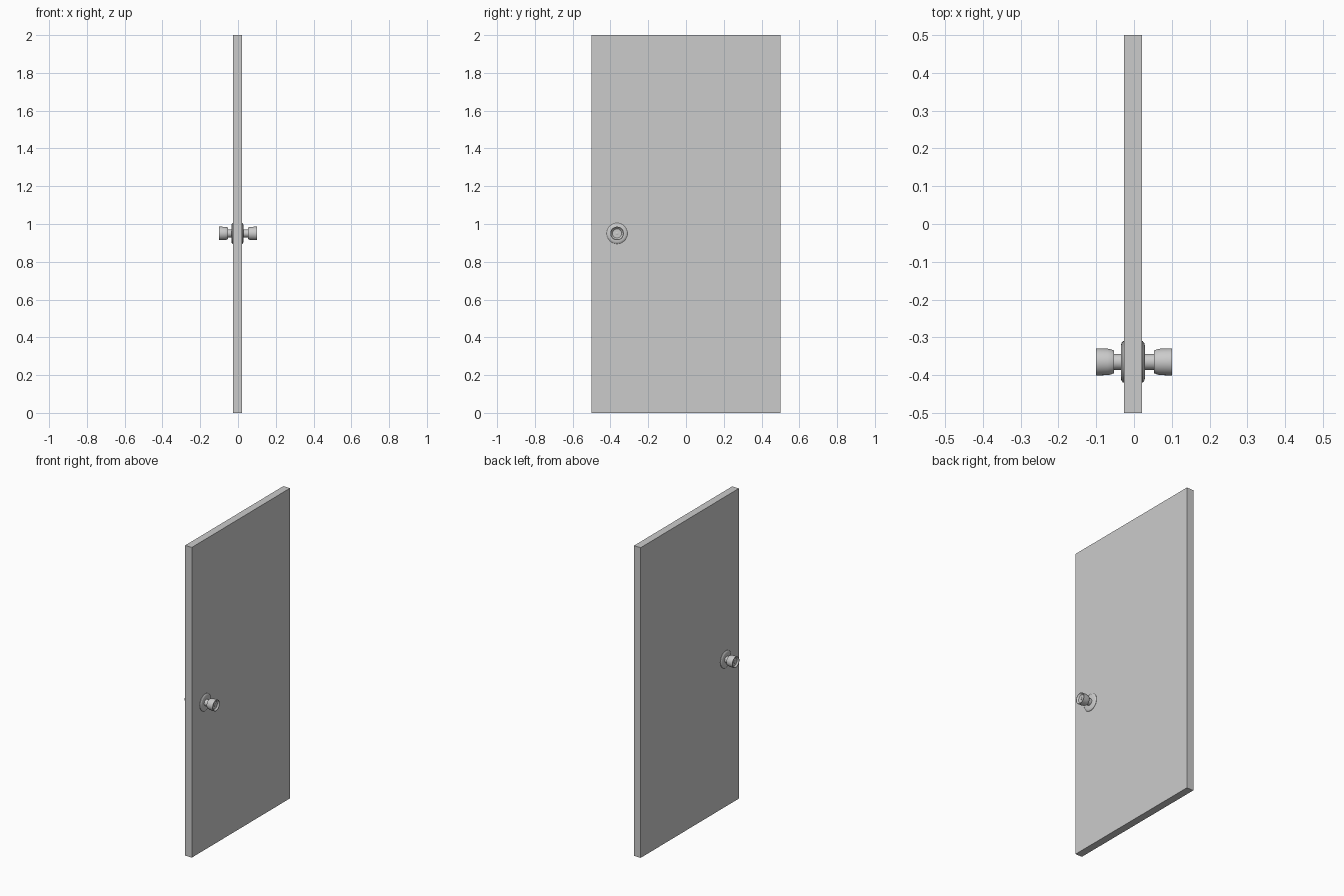
import bpy, bmesh, math
from mathutils import Matrix

if "Cube" in bpy.data.objects:
    bpy.data.objects.remove(bpy.data.objects["Cube"])

KNOB_Y, KNOB_Z = -0.365, 0.95
X_LEFT, X_RIGHT = -0.027, 0.021


def add_object(name, bm):
    bmesh.ops.recalc_face_normals(bm, faces=bm.faces)
    mesh = bpy.data.meshes.new(name)
    bm.to_mesh(mesh)
    bm.free()
    obj = bpy.data.objects.new(name, mesh)
    bpy.context.collection.objects.link(obj)
    return obj


def lathe(name, profile, side, segments=32):
    """Spin (x, radius) points about the knob axis; side is +1 or -1."""
    bm = bmesh.new()
    verts = [bm.verts.new((side * x, r, 0)) for x, r in profile]
    edges = [bm.edges.new(pair) for pair in zip(verts, verts[1:])]
    bmesh.ops.spin(bm, geom=verts + edges, cent=(0, 0, 0), axis=(1, 0, 0),
                   angle=math.tau, steps=segments, use_duplicate=False)
    bmesh.ops.remove_doubles(bm, verts=bm.verts, dist=0.00005)
    obj = add_object(name, bm)
    obj.location = (0, KNOB_Y, KNOB_Z)
    bpy.ops.object.select_all(action='DESELECT')
    obj.select_set(True)
    bpy.context.view_layer.objects.active = obj
    bpy.ops.object.shade_smooth_by_angle(angle=math.radians(30))
    return obj


# Door slab
bm = bmesh.new()
bmesh.ops.create_cube(bm, size=1, matrix=Matrix.Translation(
    ((X_LEFT + X_RIGHT) / 2, 0, 1)) @ Matrix.Diagonal((X_RIGHT - X_LEFT, 1, 2, 1)))
add_object("door_panel", bm)

# Rosette and knob on each face
for label, side, face in (("right", 1, X_RIGHT), ("left", -1, -X_LEFT)):
    # Rounded backing plate
    lathe(label + "_rosette", [(face - 0.004, 0), (face - 0.004, 0.055),
                               (face + 0.002, 0.055), (face + 0.006, 0.050),
                               (face + 0.008, 0.043), (face + 0.008, 0)], side)
    # Neck, flared grip and dished end
    lathe(label + "_knob", [(face, 0), (face, 0.021), (0.053, 0.021), (0.053, 0.030),
                            (0.060, 0.033), (0.070, 0.035), (0.100, 0.036),
                            (0.100, 0.033), (0.091, 0.024), (0.091, 0)], side)
    # Centre lock button
    lathe(label + "_lock_button", [(0.089, 0), (0.089, 0.009), (0.094, 0.009),
                                   (0.095, 0.007), (0.095, 0)], side)
